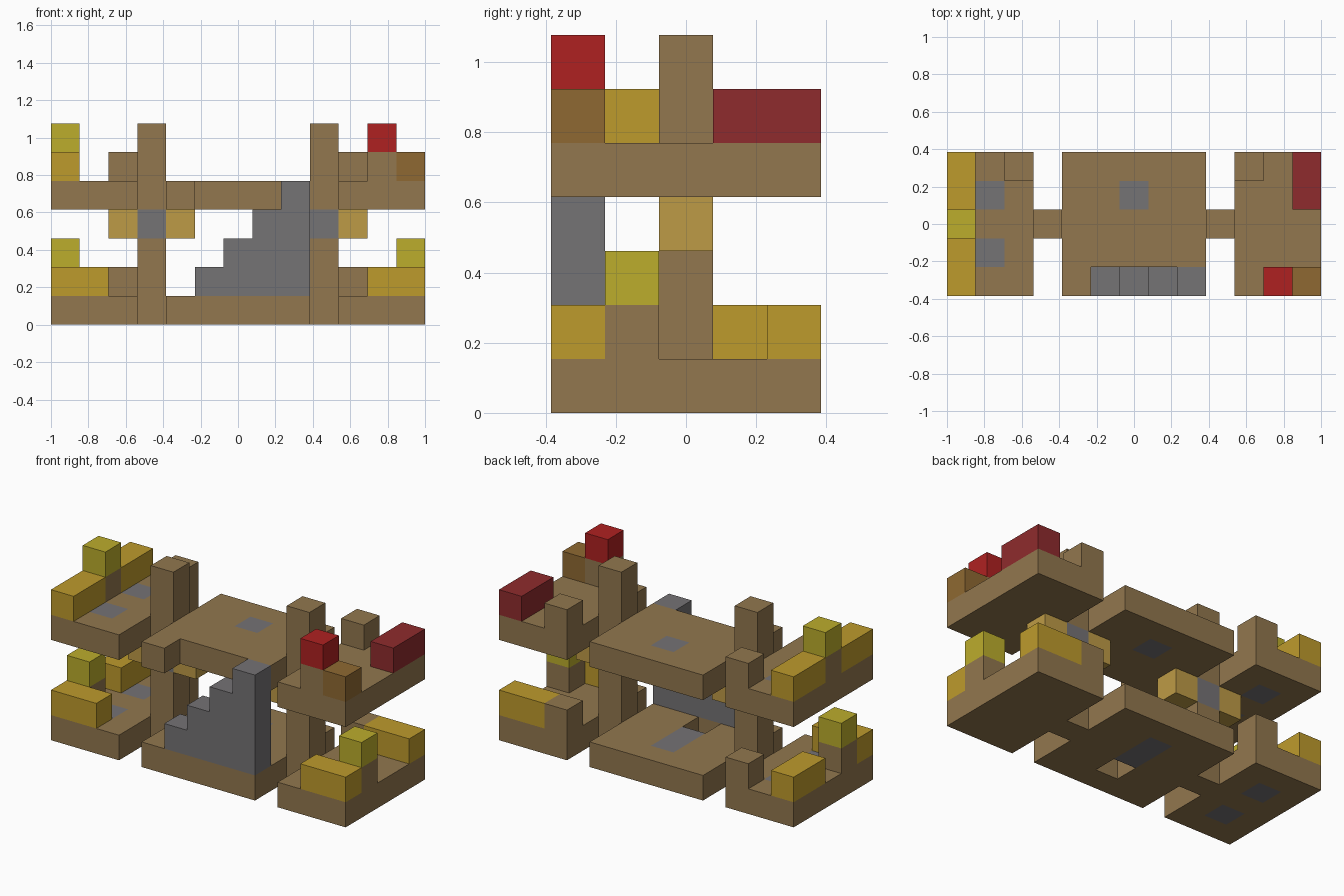
import bpy
import bmesh
from mathutils import Matrix, Vector

if "Cube" in bpy.data.objects:
    bpy.data.objects.remove(bpy.data.objects["Cube"], do_unlink=True)

U = 2 / 13                                # one block
ORIGIN = Vector((-1, -2.5 * U, 0))


def make_material(name, rgb):
    linear = [((c / 255 + 0.055) / 1.055) ** 2.4 for c in rgb]
    mat = bpy.data.materials.new(name)
    mat.use_nodes = True
    mat.diffuse_color = (*linear, 1)
    mat.node_tree.nodes["Principled BSDF"].inputs["Base Color"].default_value = (*linear, 1)
    return mat


WOOD = make_material("wood_brown", (146, 119, 78))
STONE = make_material("stone_grey", (117, 115, 117))
GOLD = make_material("golden_yellow", (190, 155, 44))
OLIVE = make_material("olive_yellow", (188, 173, 44))
TAN = make_material("lamp_tan", (190, 155, 70))
RED = make_material("bright_red", (175, 33, 33))
MAROON = make_material("dark_red", (143, 43, 45))
UMBER = make_material("orange_brown", (143, 105, 50))


def point(x, y, z):
    return ORIGIN + Vector((x, y, z)) * U


def finish(name, bm, mats):
    mesh = bpy.data.meshes.new(name)
    bm.to_mesh(mesh)
    bm.free()
    for mat in mats:
        mesh.materials.append(mat)
    obj = bpy.data.objects.new(name, mesh)
    bpy.context.collection.objects.link(obj)
    return obj


def thicken(obj):
    mod = obj.modifiers.new("thickness", "SOLIDIFY")
    mod.thickness = U
    mod.offset = -1


def block(name, mat, x, y, z, size=(1, 1, 1)):
    """Box with its low corner at block position x, y, z."""
    bm = bmesh.new()
    size = Vector(size)
    centre = point(x, y, z) + size * U / 2
    bmesh.ops.create_cube(bm, size=1, matrix=Matrix.Translation(centre) @ Matrix.Diagonal((*(size * U), 1)))
    finish(name, bm, [mat])


def floor(name, x0, width, z, stone=(), holes=()):
    """Floor slab of cells; some cells are stone, some are left open."""
    bm = bmesh.new()
    for x in range(x0, x0 + width):
        for y in range(5):
            if (x, y) in holes:
                continue
            corners = ((x, y), (x + 1, y), (x + 1, y + 1), (x, y + 1))
            face = bm.faces.new([bm.verts.new(point(a, b, z + 1)) for a, b in corners])
            face.material_index = int((x, y) in stone)
    bmesh.ops.remove_doubles(bm, verts=bm.verts[:], dist=0.001)
    thicken(finish(name, bm, [WOOD, STONE]))


# Floors of the two storeys
for storey, z in (("lower", 0), ("upper", 4)):
    floor(storey + "_right_floor", 0, 3, z, stone={(1, 1), (1, 3)})
    floor(storey + "_left_floor", 10, 3, z)
floor("lower_middle_floor", 4, 5, 0, stone={(6, 2), (6, 3)}, holes={(6, 1)})
floor("upper_middle_floor", 4, 5, 4, stone={(6, 3)}, holes={(x, 0) for x in range(5, 9)})

# Staircase from a stepped profile
profile = [(5, 1), (9, 1), (9, 5)]
for step in range(4, 0, -1):
    profile += [(4 + step, 1 + step), (4 + step, step)]
profile.pop()
bm = bmesh.new()
bm.faces.new([bm.verts.new(point(x, 0, z)) for x, z in profile])
thicken(finish("staircase", bm, [STONE]))

# Pillars with stone collars and lamps, and corner posts
for side, pillar_x, post_x in (("right", 3, 2), ("left", 9, 10)):
    block(side + "_pillar_base", WOOD, pillar_x, 2, 0, (1, 1, 3))
    block(side + "_pillar_collar", STONE, pillar_x, 2, 3)
    block(side + "_pillar_top", WOOD, pillar_x, 2, 4, (1, 1, 3))
    block(side + "_outer_lamp", TAN, pillar_x - 1, 2, 3)
    block(side + "_inner_lamp", TAN, pillar_x + 1, 2, 3)
    block(side + "_lower_post", WOOD, post_x, 4, 1)
    block(side + "_upper_post", WOOD, post_x, 4, 5)

# Lower rooms: front bench, small table and its top piece
for side, bench_x, table_x in (("right", 0, 0), ("left", 11, 12)):
    block(side + "_lower_front_bench", GOLD, bench_x, 0, 1, (2, 1, 1))
    block(side + "_lower_table", WOOD, table_x, 1, 1)
    block(side + "_lower_table_top", OLIVE, table_x, 1, 2)
block("right_lower_back_bench", GOLD, 0, 3, 1, (1, 2, 1))
block("left_lower_back_bench", GOLD, 11, 4, 1, (2, 1, 1))

# Upper right room
block("right_upper_front_bench", GOLD, 0, 0, 5, (1, 2, 1))
block("right_upper_back_bench", GOLD, 0, 3, 5, (1, 2, 1))
block("right_upper_table", WOOD, 0, 2, 5)
block("right_upper_table_top", OLIVE, 0, 2, 6)

# Upper left room
block("left_upper_table", WOOD, 11, 0, 5)
block("left_upper_table_top", RED, 11, 0, 6)
block("left_upper_chest", UMBER, 12, 0, 5)
block("left_upper_bed", MAROON, 12, 3, 5, (1, 2, 1))
